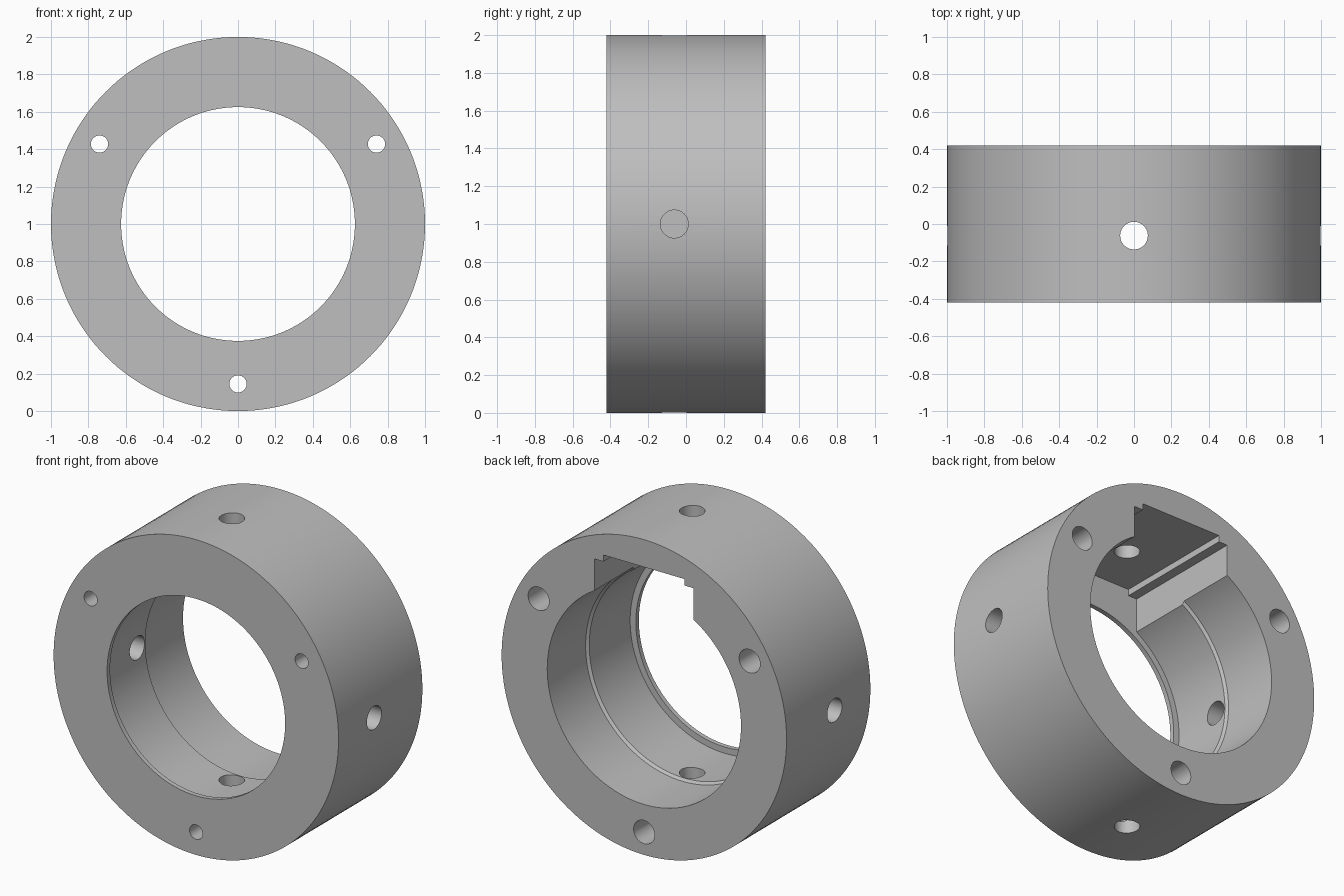
import bpy, bmesh
from math import pi, cos, sin, radians
from mathutils import Matrix, Vector

if "Cube" in bpy.data.objects:
    bpy.data.objects.remove(bpy.data.objects["Cube"], do_unlink=True)

HALF = 0.42       # half depth of the ring
LIP = -0.39       # inner face of the front lip
PIN_Y = -0.062    # depth of the radial holes
CENTRE = Vector((0, 0, 1))

grey = bpy.data.materials.new("machined_grey")
grey.use_nodes = True
colour = (0.52, 0.52, 0.52, 1)
grey.diffuse_color = colour
grey.node_tree.nodes["Principled BSDF"].inputs["Base Color"].default_value = colour


def finish(name, bm):
    bmesh.ops.recalc_face_normals(bm, faces=bm.faces[:])
    mesh = bpy.data.meshes.new(name)
    bm.to_mesh(mesh)
    bm.free()
    mesh.materials.append(grey)
    obj = bpy.data.objects.new(name, mesh)
    bpy.context.collection.objects.link(obj)
    return obj


def drill(name, start, end, radius):
    """Cylinder cutter between two points."""
    start, end = Vector(start), Vector(end)
    axis = end - start
    turn = axis.to_track_quat('Z', 'Y').to_matrix().to_4x4()
    bm = bmesh.new()
    bmesh.ops.create_cone(bm, cap_ends=True, segments=40, radius1=radius, radius2=radius,
                          depth=axis.length,
                          matrix=Matrix.Translation((start + end) / 2) @ turn)
    return finish(name, bm)


def block(name, width, bottom, top):
    """Box cutter running from the lip out through the back."""
    back = HALF + 0.1
    bm = bmesh.new()
    bmesh.ops.create_cube(bm, size=1, matrix=
                          Matrix.Translation((0, (LIP + back) / 2, (bottom + top) / 2))
                          @ Matrix.Diagonal((width, back - LIP, top - bottom, 1)))
    return finish(name, bm)


# Ring body: stepped bore with a thin front lip, turned about the y axis
profile = [(1, -HALF), (1, HALF), (0.68, HALF), (0.68, 0.035), (0.665, 0.02),
           (0.665, LIP), (0.625, LIP), (0.625, -HALF)]
bm = bmesh.new()
verts = [bm.verts.new((r, y, 1)) for r, y in profile]
edges = [bm.edges.new((v, verts[i - 1])) for i, v in enumerate(verts)]
bmesh.ops.spin(bm, geom=verts + edges, cent=CENTRE, axis=(0, 1, 0),
               angle=2 * pi, steps=144, use_merge=True)
bmesh.ops.remove_doubles(bm, verts=bm.verts[:], dist=0.0001)
ring = finish("ring_body", bm)

# Stepped keyway in the top of the bore
cutters = [block("keyway_wide", 0.694, 1.4, 1.785),
           block("keyway_narrow", 0.57, 1.5, 1.826)]

# Radial holes: three open into the bore, the left one is blind
for name, angle, inner in (("top", 90, 0.5), ("right", 180, 0.5),
                           ("bottom", 270, 0.5), ("left", 0, 0.74)):
    out = Vector((cos(radians(angle)), 0, sin(radians(angle))))
    base = CENTRE + Vector((0, PIN_Y, 0))
    cutters.append(drill(name + "_radial_hole", base + out * inner, base + out * 1.1, 0.074))

# Screw holes with counterbores from the back
for i in range(3):
    a = radians(30 + 120 * i)
    x, z = 0.855 * cos(a), 1 + 0.855 * sin(a)
    cutters.append(drill("screw_hole", (x, -0.6, z), (x, 0.6, z), 0.046))
    cutters.append(drill("counterbore", (x, -0.2, z), (x, 0.6, z), 0.074))

# Cut everything out of the ring
bpy.ops.object.select_all(action='DESELECT')
bpy.context.view_layer.objects.active = ring
ring.select_set(True)
for cutter in cutters:
    cutter.hide_render = True
    mod = ring.modifiers.new(cutter.name, 'BOOLEAN')
    mod.operation = 'DIFFERENCE'
    mod.solver = 'EXACT'
    mod.object = cutter
    bpy.ops.object.modifier_apply(modifier=mod.name)
    bpy.data.objects.remove(cutter, do_unlink=True)

bpy.ops.object.shade_smooth_by_angle(angle=radians(30))
